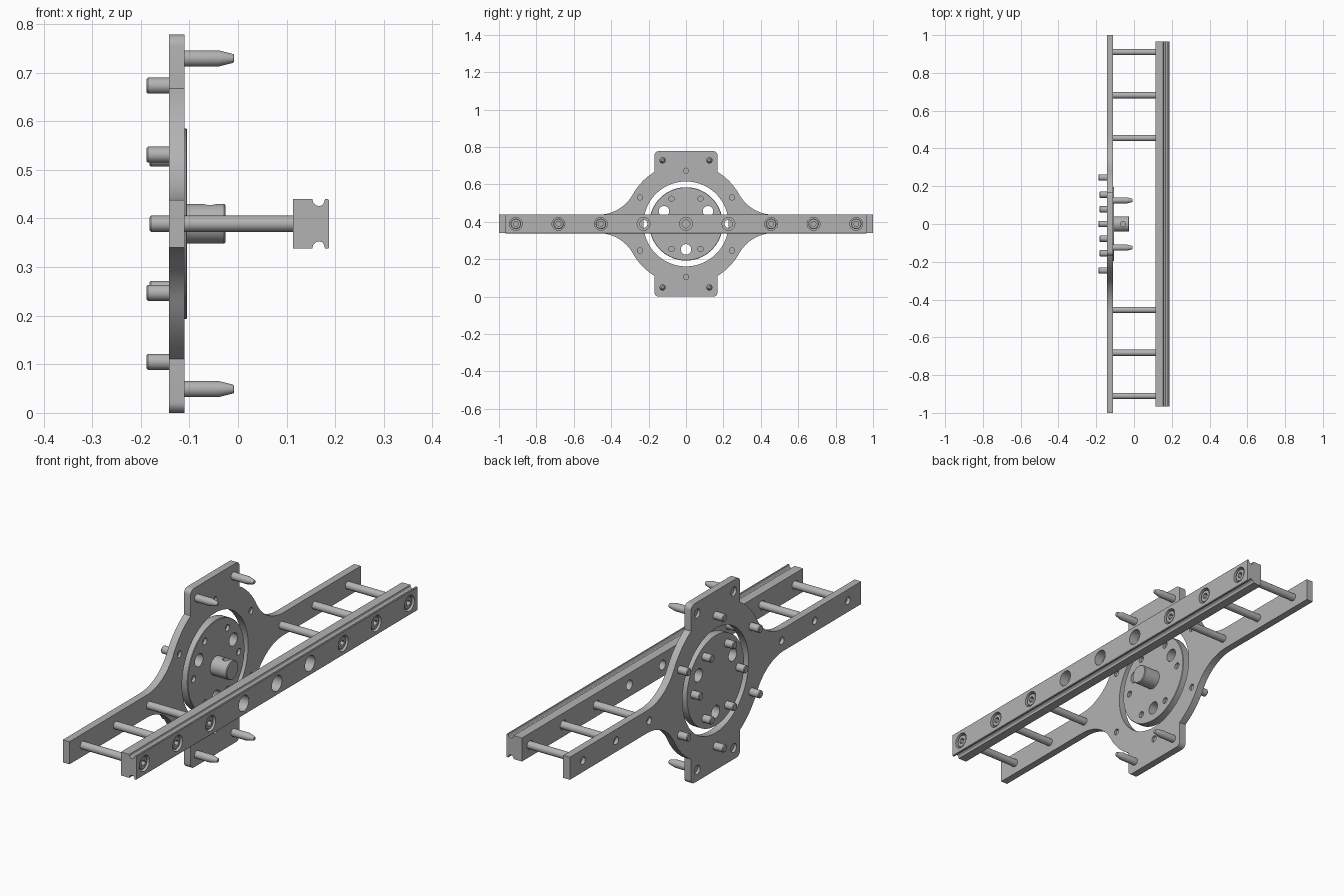
import bpy
import bmesh
from math import cos, sin, pi, radians

cube = bpy.data.objects.get("Cube")
if cube:
    bpy.data.objects.remove(cube, do_unlink=True)

CZ = 0.389                  # height of the central axis
BACK, FACE = -0.142, -0.11  # the two sides of the mounting plate
BAR_IN, BAR_OUT = 0.113, 0.187

steel = bpy.data.materials.new("grey steel")
steel.use_nodes = True
GREY = (0.45, 0.45, 0.45, 1)
steel.diffuse_color = GREY
steel.node_tree.nodes["Principled BSDF"].inputs["Base Color"].default_value = GREY


def finish(name, bm):
    bmesh.ops.recalc_face_normals(bm, faces=bm.faces)
    mesh = bpy.data.meshes.new(name)
    bm.to_mesh(mesh)
    bm.free()
    mesh.materials.append(steel)
    obj = bpy.data.objects.new(name, mesh)
    bpy.context.collection.objects.link(obj)
    return obj


def lathe(bm, profile, y=0, z=0, sides=32):
    """Turn (x, radius) pairs about an axis parallel to x, with capped ends."""
    rings = [[bm.verts.new((x, y + r * cos(2 * pi * i / sides),
                            CZ + z + r * sin(2 * pi * i / sides)))
              for i in range(sides)] for x, r in profile]
    for a, b in zip(rings, rings[1:]):
        for i in range(sides):
            j = (i + 1) % sides
            bm.faces.new((a[i], a[j], b[j], b[i]))
    bm.faces.new(rings[0])
    bm.faces.new(rings[-1])


def turned(name, profile, spots=((0, 0),), sides=32):
    bm = bmesh.new()
    for y, z in spots:
        lathe(bm, profile, y, z, sides)
    return finish(name, bm)


def prism(name, points, offset):
    """Extrude a closed outline of 3D points."""
    bm = bmesh.new()
    face = bm.faces.new([bm.verts.new(p) for p in points])
    out = bmesh.ops.extrude_face_region(bm, geom=[face])
    bmesh.ops.translate(bm, vec=offset, verts=[
        g for g in out["geom"] if isinstance(g, bmesh.types.BMVert)])
    return finish(name, bm)


def cut(obj, *cutters):
    """Subtract each cutter, then discard it."""
    for cutter in cutters:
        cutter.hide_render = True
        mod = obj.modifiers.new("cut", 'BOOLEAN')
        mod.operation = 'DIFFERENCE'
        mod.solver = 'EXACT'
        mod.object = cutter
        deps = bpy.context.evaluated_depsgraph_get()
        mesh = bpy.data.meshes.new_from_object(obj.evaluated_get(deps))
        obj.modifiers.clear()
        obj.data = mesh
        bpy.data.objects.remove(cutter, do_unlink=True)


def arc(cy, cz, r, start, end, n):
    return [(cy + r * cos(radians(start + (end - start) * i / n)),
             cz + r * sin(radians(start + (end - start) * i / n)))
            for i in range(n + 1)]


def polar(r, start, count):
    return [(r * cos(radians(start + 360 * i / count)),
             r * sin(radians(start + 360 * i / count))) for i in range(count)]


# Hole and pin layouts, as (y, z) about the central axis
post_spots = [(s * y, 0) for y in (0.455, 0.682, 0.91) for s in (-1, 1)]
bar_spots = post_spots + [(-0.227, 0), (0, 0), (0.227, 0)]
tab_spots = [(sy * 0.125, sz * 0.34) for sy in (-1, 1) for sz in (-1, 1)]
ring_spots = polar(0.284, 30, 6)
disc_spots = polar(0.155, 0, 6)

# Mounting plate: tabs, round body and filleted arms, from one quarter outline
quarter = (arc(0.146, 0.367, 0.022, 90, 0, 6)
           + arc(0, 0, 0.325, 58.9, 29.1, 10)
           + arc(0.47, 0.262, 0.213, 209.1, 270, 16)[1:]
           + [(1, 0.049)])
upper = quarter + [(y, -z) for y, z in reversed(quarter)]
outline = upper + [(-y, z) for y, z in reversed(upper)]
plate = prism("mounting_plate", [(BACK, y, CZ + z) for y, z in outline],
              (FACE - BACK, 0, 0))
cut(plate,
    turned("cutter", [(-0.2, 0.227), (0, 0.227)], sides=96),
    turned("cutter", [(-0.2, 0.016), (-0.125, 0.016)], post_spots),
    turned("cutter", [(-0.2, 0.019), (-0.13, 0.019)], tab_spots),
    turned("cutter", [(-0.12, 0.014), (0, 0.014)], ring_spots))

# Rotating disc inside the plate
disc = turned("centre_disc", [(-0.142, 0.196), (-0.107, 0.196), (-0.105, 0.194)], sides=96)
cut(disc,
    turned("cutter", [(-0.2, 0.028), (0, 0.028)], polar(0.136, 30, 3)),
    turned("cutter", [(-0.118, 0.014), (0, 0.014)], disc_spots))

# Hub with a set-screw hole drilled down from the top
hub = turned("centre_hub", [(-0.11, 0.041), (-0.029, 0.041), (-0.026, 0.038)], sides=48)
bm = bmesh.new()
bmesh.ops.create_cone(bm, cap_ends=True, segments=24, radius1=0.014, radius2=0.014, depth=0.06)
bmesh.ops.translate(bm, vec=(-0.058, 0, CZ + 0.045), verts=bm.verts)
cut(hub, finish("cutter", bm))

# Pins on the back of the plate and the disc
for name, tip, spots in (("plate_back_pins", -0.188, ring_spots),
                         ("disc_back_pins", -0.182, disc_spots + [(0, 0)])):
    if name == "disc_back_pins":
        spots = disc_spots
    turned(name, [(tip, 0.0135), (tip + 0.003, 0.0165), (-0.135, 0.0165)], spots)

# Tapered locating pins on the tabs
turned("tab_locating_pins", [(-0.128, 0.0165), (-0.04, 0.0165), (-0.01, 0.009),
                             (-0.008, 0.007)], tab_spots)

# Front bar: notched profile along y
half = [(BAR_IN, 0.051), (0.153, 0.051), (0.155, 0.043), (0.16, 0.038),
        (0.167, 0.036), (0.173, 0.038), (0.177, 0.043), (0.179, 0.051),
        (0.185, 0.051), (BAR_OUT, 0.049)]
section = half + [(x, -z) for x, z in reversed(half)]
bar = prism("front_bar", [(x, -0.965, CZ + z) for x, z in section], (0, 1.93, 0))
cut(bar, turned("cutter", [(0, 0.021), (0.145, 0.021), (0.145, 0.034), (0.3, 0.034)],
                bar_spots))

# Posts joining plate and bar, with socket-head screws sunk in the bar
turned("spacer_posts", [(-0.127, 0.0155), (-0.112, 0.0155), (-0.112, 0.0165),
                        (0.116, 0.0165), (0.116, 0.0205), (0.15, 0.0205)], post_spots)
screws = turned("bar_screws", [(0.143, 0.028), (0.179, 0.028), (0.182, 0.025)], post_spots)
cut(screws, turned("cutter", [(0.165, 0.014), (0.3, 0.014)], post_spots, sides=6))

# Smooth the round surfaces, keep machined edges sharp
bpy.ops.object.select_all(action='DESELECT')
for obj in bpy.context.collection.objects:
    if obj.type == 'MESH' and obj.data.materials and obj.data.materials[0] == steel:
        obj.select_set(True)
        bpy.context.view_layer.objects.active = obj
bpy.ops.object.shade_smooth_by_angle(angle=radians(30))
